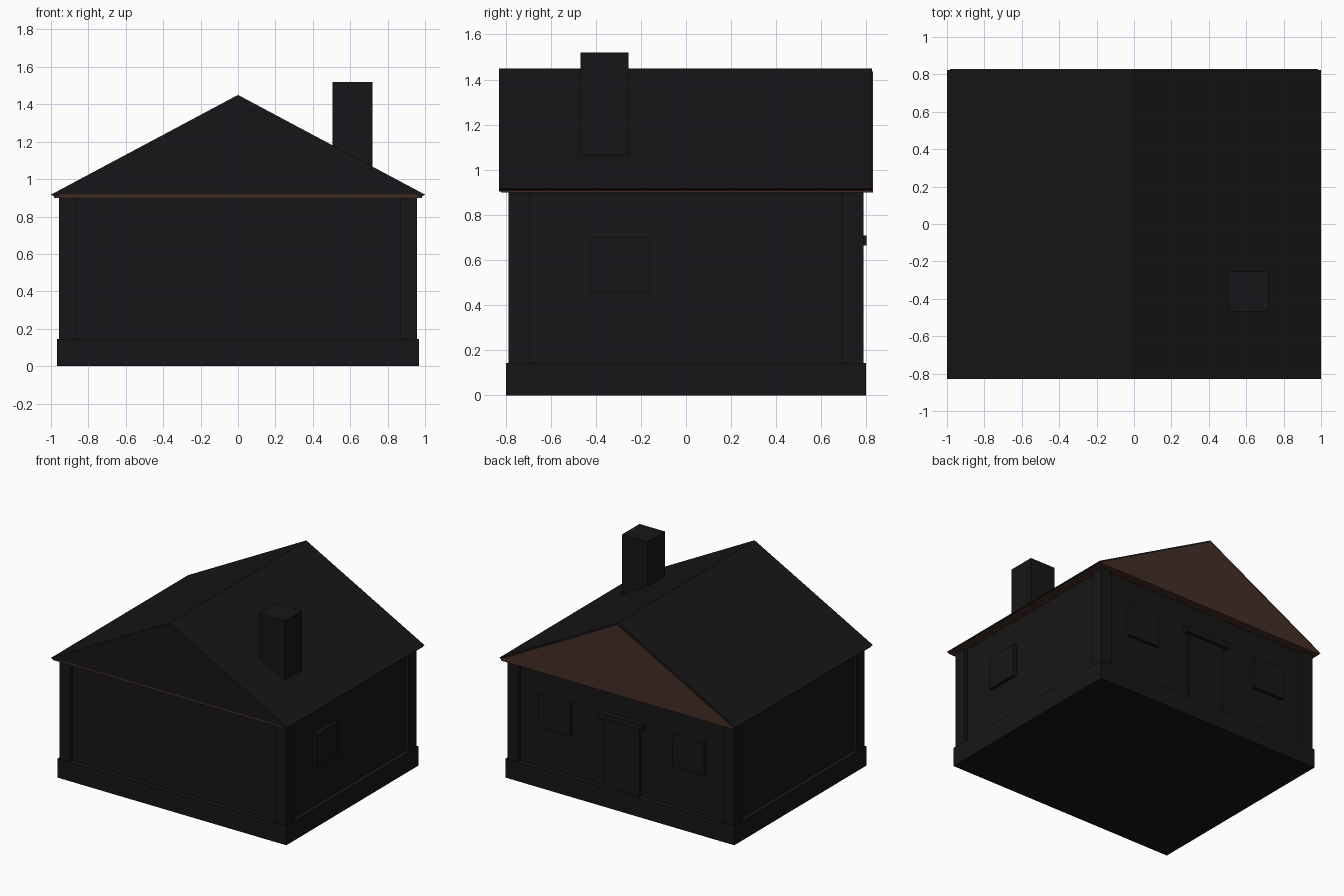
import bpy, bmesh
from mathutils import Matrix, Vector

if "Cube" in bpy.data.objects:
    bpy.data.objects.remove(bpy.data.objects["Cube"])


def material(name, rgb):
    m = bpy.data.materials.new(name)
    m.diffuse_color = (*rgb, 1)
    m.use_nodes = True
    m.node_tree.nodes["Principled BSDF"].inputs["Base Color"].default_value = m.diffuse_color
    return m


DARK = material("dark", (0.008, 0.008, 0.009))
BROWN = material("brown", (0.06, 0.027, 0.02))


def finish(name, bm, mat):
    bmesh.ops.recalc_face_normals(bm, faces=bm.faces)
    me = bpy.data.meshes.new(name)
    bm.to_mesh(me)
    bm.free()
    me.materials.append(mat)
    ob = bpy.data.objects.new(name, me)
    bpy.context.collection.objects.link(ob)
    return ob


def box(name, x, y, z, mat=DARK):
    """Box from (min, max) ranges on each axis."""
    bm = bmesh.new()
    size = [r[1] - r[0] for r in (x, y, z)]
    mid = Vector([(r[0] + r[1]) / 2 for r in (x, y, z)])
    bmesh.ops.create_cube(bm, size=1,
                          matrix=Matrix.Translation(mid) @ Matrix.Diagonal((*size, 1)))
    return finish(name, bm, mat)


def extrude_y(name, profile, y0, y1, mat):
    """Prism with an (x, z) profile running from y0 to y1."""
    bm = bmesh.new()
    face = bm.faces.new([bm.verts.new((x, y0, z)) for x, z in profile])
    out = bmesh.ops.extrude_face_region(bm, geom=[face])
    verts = [v for v in out["geom"] if isinstance(v, bmesh.types.BMVert)]
    bmesh.ops.translate(bm, verts=verts, vec=(0, y1 - y0, 0))
    return finish(name, bm, mat)


# Base and recessed walls
box("foundation", (-0.967, 0.967), (-0.798, 0.798), (0, 0.145))
box("walls", (-0.93, 0.93), (-0.76, 0.76), (0.145, 0.90))

# Corner posts
for sx in (-1, 1):
    for sy in (-1, 1):
        box("corner_post", sorted((sx * 0.865, sx * 0.957)),
            sorted((sy * 0.692, sy * 0.787)), (0.145, 0.90))

# Back windows, door and lintel
for sx in (-1, 1):
    box("back_window", sorted((sx * 0.43, sx * 0.70)), (0.75, 0.785), (0.455, 0.70))
box("door", (-0.15, 0.15), (0.75, 0.775), (0.145, 0.665))
box("door_lintel", (-0.19, 0.19), (0.75, 0.80), (0.665, 0.71))

# Side window
box("side_window", (0.92, 0.957), (-0.425, -0.16), (0.455, 0.70))

# Attic with brown soffit and back gable
extrude_y("attic", [(-0.985, 0.90), (0.985, 0.90), (0.985, 0.91),
                    (0, 1.435), (-0.985, 0.91)], -0.82, 0.828, BROWN)

# Roof covering and dark front gable panel
extrude_y("roof", [(-1, 0.917), (0, 1.45), (1, 0.917), (0.975, 0.903),
                   (0, 1.423), (-0.975, 0.903)], -0.828, 0.824, DARK)
extrude_y("front_gable", [(-0.98, 0.917), (0.98, 0.917), (0, 1.44)],
          -0.826, -0.815, DARK)

# Chimney
box("chimney", (0.505, 0.72), (-0.467, -0.255), (1.04, 1.52))
